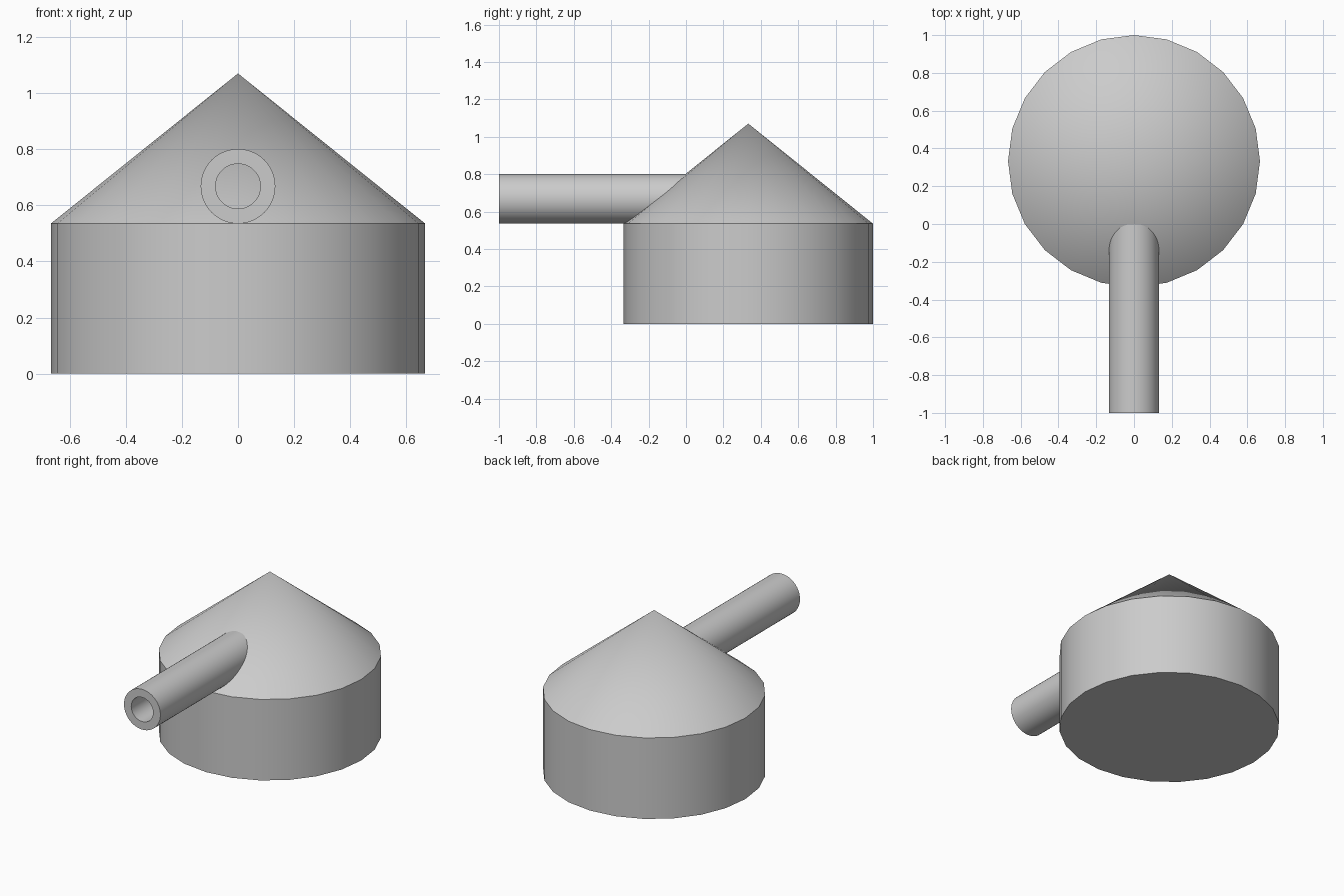
import bpy, bmesh
from math import sin, cos, tau, radians

if "Cube" in bpy.data.objects:
    bpy.data.objects.remove(bpy.data.objects["Cube"])


def make_lathe(name, profile, sides, closed=False):
    """Revolve (radius, height) points around z; radius 0 makes a tip, open ends get capped."""
    bm = bmesh.new()
    rings = []
    for r, h in profile:
        n = sides if r else 1
        rings.append([bm.verts.new((r * cos(tau * i / sides), r * sin(tau * i / sides), h))
                      for i in range(n)])
    pairs = list(zip(rings, rings[1:]))
    if closed:
        pairs.append((rings[-1], rings[0]))
    for a, b in pairs:
        for i in range(sides):
            j = (i + 1) % sides
            if len(b) == 1:
                bm.faces.new((a[i], a[j], b[0]))
            else:
                bm.faces.new((a[i], a[j], b[j], b[i]))
    if not closed:
        bm.faces.new(rings[0][::-1])
    bmesh.ops.recalc_face_normals(bm, faces=bm.faces)
    mesh = bpy.data.meshes.new(name)
    bm.to_mesh(mesh)
    bm.free()
    obj = bpy.data.objects.new(name, mesh)
    bpy.context.collection.objects.link(obj)
    bpy.ops.object.select_all(action='DESELECT')
    obj.select_set(True)
    bpy.context.view_layer.objects.active = obj
    bpy.ops.object.shade_smooth_by_angle(angle=radians(30))
    return obj


# Drum with conical roof
body = make_lathe("body", [(0.667, 0), (0.667, 0.535), (0, 1.07)], 24)
body.location = (0, 0.333, 0)

# Hollow pipe running forward from the roof
pipe = make_lathe("pipe", [(0.133, 0), (0.133, 1.01), (0.08, 1.01), (0.08, 0)], 48, closed=True)
pipe.rotation_euler = (radians(90), 0, 0)
pipe.location = (0, 0.01, 0.668)
